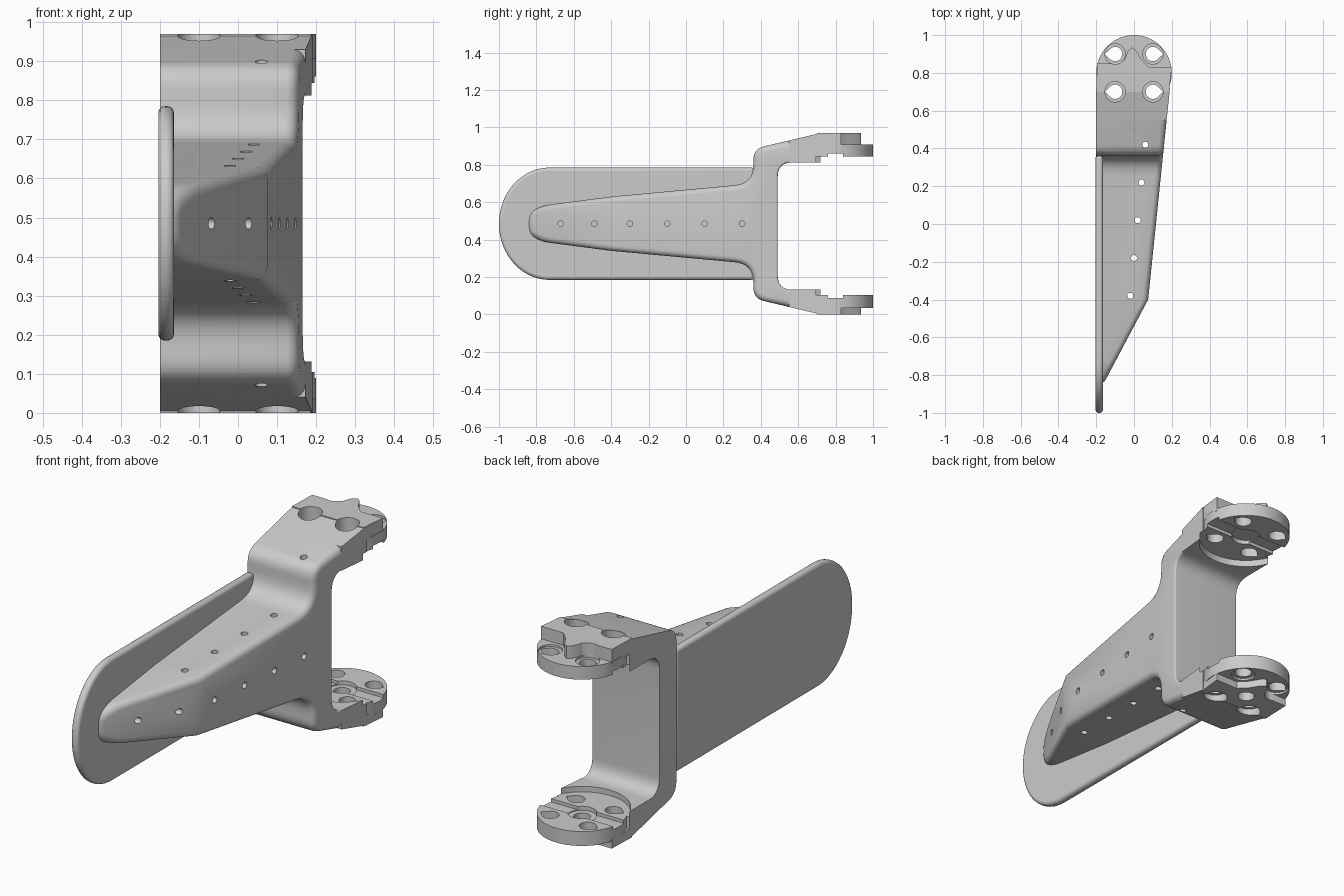
import bpy, bmesh, math
from mathutils import Vector

if "Cube" in bpy.data.objects:
    bpy.data.objects.remove(bpy.data.objects["Cube"], do_unlink=True)

grey = bpy.data.materials.new("plain grey")
grey.use_nodes = True
colour = (0.6, 0.6, 0.6, 1)
grey.diffuse_color = colour
next(n for n in grey.node_tree.nodes if n.type == "BSDF_PRINCIPLED").inputs["Base Color"].default_value = colour

HEIGHT = 0.97
MID = HEIGHT / 2
BEND = -0.4
PIVOT = 0.8


def finish(name, bm):
    bmesh.ops.recalc_face_normals(bm, faces=bm.faces)
    mesh = bpy.data.meshes.new(name)
    bm.to_mesh(mesh)
    bm.free()
    mesh.materials.append(grey)
    obj = bpy.data.objects.new(name, mesh)
    bpy.context.collection.objects.link(obj)
    return obj


def prism(name, outline, lo, hi, axis="z"):
    """Extrude an outline along z (outline in x, y) or x (outline in y, z)."""
    bm = bmesh.new()
    place = (lambda p, h: (p[0], p[1], h)) if axis == "z" else (lambda p, h: (h, p[0], p[1]))
    rings = [[bm.verts.new(place(p, h)) for p in outline] for h in (lo, hi)]
    count = len(outline)
    for i in range(count):
        j = (i + 1) % count
        bm.faces.new((rings[0][i], rings[0][j], rings[1][j], rings[1][i]))
    bm.faces.new(rings[0][::-1])
    bm.faces.new(rings[1])
    return finish(name, bm)


def circle(cx, cy, r, n=32, start=0.0, sweep=math.tau):
    return [(cx + r * math.cos(start + sweep * i / n), cy + r * math.sin(start + sweep * i / n)) for i in range(n)]


def combine(target, tool, operation):
    """Apply a boolean; if a solver loses the part, restore it and try the next."""
    before = target.data.copy()
    for solver in ("EXACT", "FLOAT"):
        mod = target.modifiers.new("boolean", "BOOLEAN")
        mod.operation, mod.object, mod.solver = operation, tool, solver
        bpy.context.view_layer.objects.active = target
        bpy.ops.object.modifier_apply(modifier=mod.name)
        if len(target.data.polygons) > 0.6 * len(before.polygons):
            break
        target.data = before.copy()
    bpy.data.objects.remove(tool, do_unlink=True)


def smooth(obj, degrees=32):
    bpy.ops.object.select_all(action="DESELECT")
    obj.select_set(True)
    bpy.context.view_layer.objects.active = obj
    bpy.ops.object.shade_smooth_by_angle(angle=math.radians(degrees))


def rounded(corners, steps=8):
    """Round each (y, z, distance, inset) corner of a closed outline."""
    out = []
    for i, (y, z, d, inset) in enumerate(corners):
        p = Vector((y, z))
        if not d:
            out.append((p, inset))
            continue
        a = Vector(corners[i - 1][:2])
        b = Vector(corners[(i + 1) % len(corners)][:2])
        a, b = p + (a - p).normalized() * d, p + (b - p).normalized() * d
        for k in range(steps + 1):
            t = k / steps
            out.append((a * (1 - t) ** 2 + p * 2 * t * (1 - t) + b * t * t, inset))
    return out


def side_x(y):
    """Outer side of the arm and fork, seen from above."""
    return 0.075 + (0.53 if y < BEND else 0.103) * (y - BEND)


def slope_z(y):
    """Sloping top of the upper fork prong."""
    return 0.885 + 0.236 * (y - 0.36)


# Arm and fork: side profile with a rounded outer edge
R = 0.03
TOP_FLOOR, LOW_FLOOR = 0.813, 0.132
END = 0.58
upper = [(-0.85, 0.54, 0.045, R), (-0.76, 0.583, 0.04, R), (BEND, 0.63, 0, R),
         (0.36, 0.70, 0.1, R), (0.36, 0.885, 0.06, R), (END, slope_z(END), 0, R)]
inner = [(END, TOP_FLOOR, 0, 0.01), (0.49, TOP_FLOOR, 0.08, 0.01),
         (0.49, LOW_FLOOR, 0.08, 0.01), (END, LOW_FLOOR, 0, 0.01)]
lower = [(y, HEIGHT - z, d, r) for y, z, d, r in upper[::-1]]
profile = rounded(upper + inner + lower)
n = len(profile)
normals = []
for i in range(n):
    e1 = (profile[i][0] - profile[i - 1][0]).normalized()
    e2 = (profile[(i + 1) % n][0] - profile[i][0]).normalized()
    m = (Vector((e1.y, -e1.x)) + Vector((e2.y, -e2.x))).normalized()
    normals.append(m / max(0.5, m.dot(Vector((e1.y, -e1.x)))))

bm = bmesh.new()
rings = [[bm.verts.new((-0.2, p.x, p.y)) for p, r in profile]]
for k in range(6):
    a = math.pi / 2 * k / 5
    ring = []
    for (p, r), m in zip(profile, normals):
        q = p + m * r * (1 - math.cos(a))
        if abs(p.x - BEND) < 0.001 or abs(p.x - END) < 0.001:
            q.x = p.x
        ring.append(bm.verts.new((side_x(q.x) - r * (1 - math.sin(a)), q.x, q.y)))
    rings.append(ring)
for r0, r1 in zip(rings, rings[1:]):
    for i in range(n):
        j = (i + 1) % n
        bm.faces.new((r0[i], r0[j], r1[j], r1[i]))
bm.faces.new(rings[0][::-1])
b0, b1 = [i for i in range(n) if abs(profile[i][0].x - BEND) < 0.001]
cap = rings[-1]
bm.faces.new(cap[b0:b1 + 1])
bm.faces.new(cap[b1:] + cap[:b0 + 1])
fork = finish("arm_and_fork", bm)

# Small lacing holes: vertical right through, sideways blind
for i in range(5):
    combine(fork, prism("vertical_hole", circle(0.06 - 0.02 * i, 0.42 - 0.2 * i, 0.016, 16), -0.1, 1.1), "DIFFERENCE")
for y in (-0.67, -0.49, -0.3, -0.1, 0.1, 0.3):
    combine(fork, prism("side_hole", circle(y, MID, 0.015, 16), -0.16, 0.3, "x"), "DIFFERENCE")
smooth(fork)

# Fork ends: prong tip, clearance, round mounting disc, notched outer pad
pad = [(-0.2, 0.70), (0.186, 0.70), (0.2, 0.83), (0.08, 0.83), (0.04, 0.87), (0.01, 0.92),
       (-0.01, 0.935), (-0.03, 0.92), (-0.05, 0.87), (-0.08, 0.85), (-0.195, 0.85)]
START, STOP = 0.55, 0.72
ends = [("upper", TOP_FLOOR, 0.845, 0.909, HEIGHT), ("lower", LOW_FLOOR, 0.105, 0.035, 0.0)]
for name, floor, face, back, outside in ends:
    def slab(label, outline, z0, z1):
        return prism(name + label, outline, min(z0, z1), max(z0, z1))
    into = 0.01 if outside > MID else -0.01
    clear = floor - 5 * into
    slope = [(y, slope_z(y) if into > 0 else HEIGHT - slope_z(y)) for y in (START, STOP)]
    mount = prism(name + "_mount", slope + [(STOP, floor), (START, floor)], -0.2, 0.2, "x")
    for v in mount.data.vertices:
        if v.co.x > 0:
            v.co.x = side_x(v.co.y)
    combine(mount, slab("_clearance", circle(0, PIVOT, 0.215, 64), clear, face), "DIFFERENCE")
    combine(mount, slab("_disc", circle(0, PIVOT, 0.2, 64), face, back), "UNION")
    combine(mount, slab("_pad", pad, back - into, outside), "UNION")
    # Shallow slot across the inner face, with a wider hub
    slot = [(-0.3, 0.76), (0.3, 0.76), (0.3, 0.84), (-0.3, 0.84)]
    combine(mount, slab("_slot", slot, face - into, face + 1.6 * into), "DIFFERENCE")
    combine(mount, slab("_hub", circle(0, PIVOT, 0.065), face - into, face + 2 * into), "DIFFERENCE")
    # Teardrop screw holes with counterbores
    for sx in (-1, 1):
        for y in (0.7, 0.9):
            start = math.pi / 4 if sx > 0 else math.pi * 1.25
            drop = circle(sx * 0.1, y, 0.038, 24, start, math.pi * 1.5)
            drop.append((sx * 0.154, y))
            combine(mount, slab("_screw_hole", drop, clear, outside + 5 * into), "DIFFERENCE")
            combine(mount, slab("_counterbore", circle(sx * 0.1, y, 0.054), back - into, outside + 5 * into),
                    "DIFFERENCE")
    if into < 0:
        combine(mount, slab("_centre_hole", circle(0, PIVOT, 0.038), clear, outside + 5 * into), "DIFFERENCE")
    smooth(mount)

# Flat paddle plate with a round front end and soft rim
nose = [(-0.73 + (y + 0.73) * 0.9, z) for y, z in circle(-0.73, MID, 0.3, 48, math.pi / 2, math.pi)]
outline = [(0.365, MID + 0.3), *nose, (-0.73, MID - 0.3), (0.365, MID - 0.3)]
plate = prism("paddle_plate", outline, -0.204, -0.164, "x")
bevel = plate.modifiers.new("soft_rim", "BEVEL")
bevel.width, bevel.segments = 0.017, 4
bevel.limit_method, bevel.angle_limit = "ANGLE", math.radians(40)
smooth(plate, 40)
